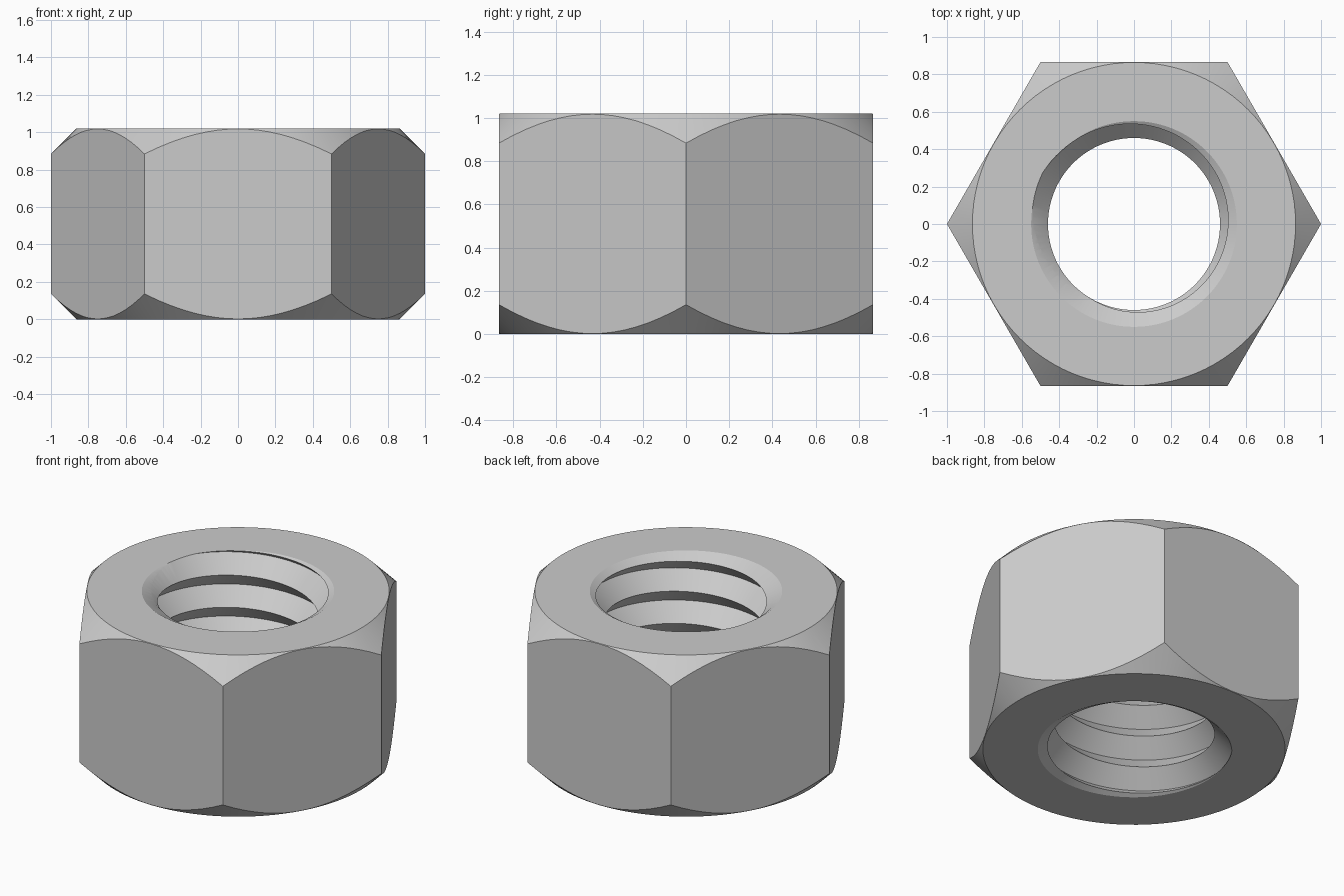
import bpy, bmesh
from math import cos, sin, tau, radians

cube = bpy.data.objects.get("Cube")
if cube:
    bpy.data.objects.remove(cube, do_unlink=True)

HEIGHT = 1.02
FLAT = 0.864                    # radius of the flat end faces
MINOR, MAJOR = 0.46, 0.56       # thread crest and root radii
MOUTH = 0.55                    # countersink radius at the end faces
PITCH, PHASE = 0.203, 0.87 - 0.203 * 65 / 360
SEGMENTS = 96


def finish(bm, name):
    bmesh.ops.recalc_face_normals(bm, faces=bm.faces)
    mesh = bpy.data.meshes.new(name)
    bm.to_mesh(mesh)
    bm.free()
    obj = bpy.data.objects.new(name, mesh)
    bpy.context.collection.objects.link(obj)
    return obj


def lathe(name, profile, sides):
    """Closed solid of revolution from (radius, height) pairs."""
    bm = bmesh.new()
    rings = [[bm.verts.new((r * cos(tau * i / sides), r * sin(tau * i / sides), z))
              for i in range(sides)] for r, z in profile]
    for low, high in zip(rings, rings[1:]):
        for i in range(sides):
            j = (i + 1) % sides
            bm.faces.new((low[i], low[j], high[j], high[i]))
    bm.faces.new(rings[0])
    bm.faces.new(rings[-1])
    return finish(bm, name)


def thread_core(name):
    """Solid screw with a right-handed V thread, longer than the nut."""
    bm = bmesh.new()
    rows = 20
    columns = []
    for i in range(SEGMENTS):
        a = tau * i / SEGMENTS
        column = []
        for k in range(rows):
            r = MAJOR if k % 2 else MINOR
            z = PHASE + PITCH * (i / SEGMENTS + k / 2 - 7)
            column.append(bm.verts.new((r * cos(a), r * sin(a), z)))
        columns.append(column)
    for i in range(SEGMENTS):
        here, there = columns[i], columns[(i + 1) % SEGMENTS]
        shift = 2 if i == SEGMENTS - 1 else 0     # one turn climbs two rows
        for k in range(rows - 1 - shift):
            bm.faces.new((here[k], there[k + shift], there[k + 1 + shift], here[k + 1]))
    # Close both ends with fans to the axis
    rim = [e for e in bm.edges if e.is_boundary]
    middle = HEIGHT / 2
    bottom = bm.verts.new((0, 0, -0.8))
    top = bm.verts.new((0, 0, HEIGHT + 0.8))
    for e in rim:
        centre = bottom if e.verts[0].co.z < middle else top
        bm.faces.new((e.verts[0], e.verts[1], centre))
    return finish(bm, name)


def combine(target, tool, operation):
    mod = target.modifiers.new(operation.lower(), 'BOOLEAN')
    mod.operation = operation
    mod.solver = 'EXACT'
    mod.object = tool
    bpy.context.view_layer.objects.active = target
    bpy.ops.object.modifier_apply(modifier=mod.name)
    bpy.data.objects.remove(tool, do_unlink=True)


# Hexagonal body, with corners trimmed by a 45 degree cone at both ends
nut = lathe("hex_nut", [(1, -0.1), (1, HEIGHT + 0.1)], 6)
bevel = 0.3
corner_trim = lathe("corner_trim", [(FLAT, 0), (FLAT + bevel, bevel),
                                    (FLAT + bevel, HEIGHT - bevel), (FLAT, HEIGHT)], SEGMENTS)
combine(nut, corner_trim, 'INTERSECT')

# Threaded bore
combine(nut, thread_core("thread_cutter"), 'DIFFERENCE')

# Wide countersinks at both mouths of the bore
slope = 1.73
depth = (MOUTH - 0.2) / slope
over = 0.1
wide = MOUTH + over * slope
combine(nut, lathe("countersink_cutter", [(wide, -over), (0.2, depth), (0.2, HEIGHT - depth),
                                          (wide, HEIGHT + over)], SEGMENTS), 'DIFFERENCE')

# Plain steel grey
steel = bpy.data.materials.new("steel_grey")
steel.use_nodes = True
colour = (0.6, 0.6, 0.6, 1)
steel.diffuse_color = colour
steel.node_tree.nodes["Principled BSDF"].inputs["Base Color"].default_value = colour
nut.data.materials.clear()
nut.data.materials.append(steel)

bpy.ops.object.select_all(action='DESELECT')
nut.select_set(True)
bpy.context.view_layer.objects.active = nut
bpy.ops.object.shade_smooth_by_angle(angle=radians(30))
